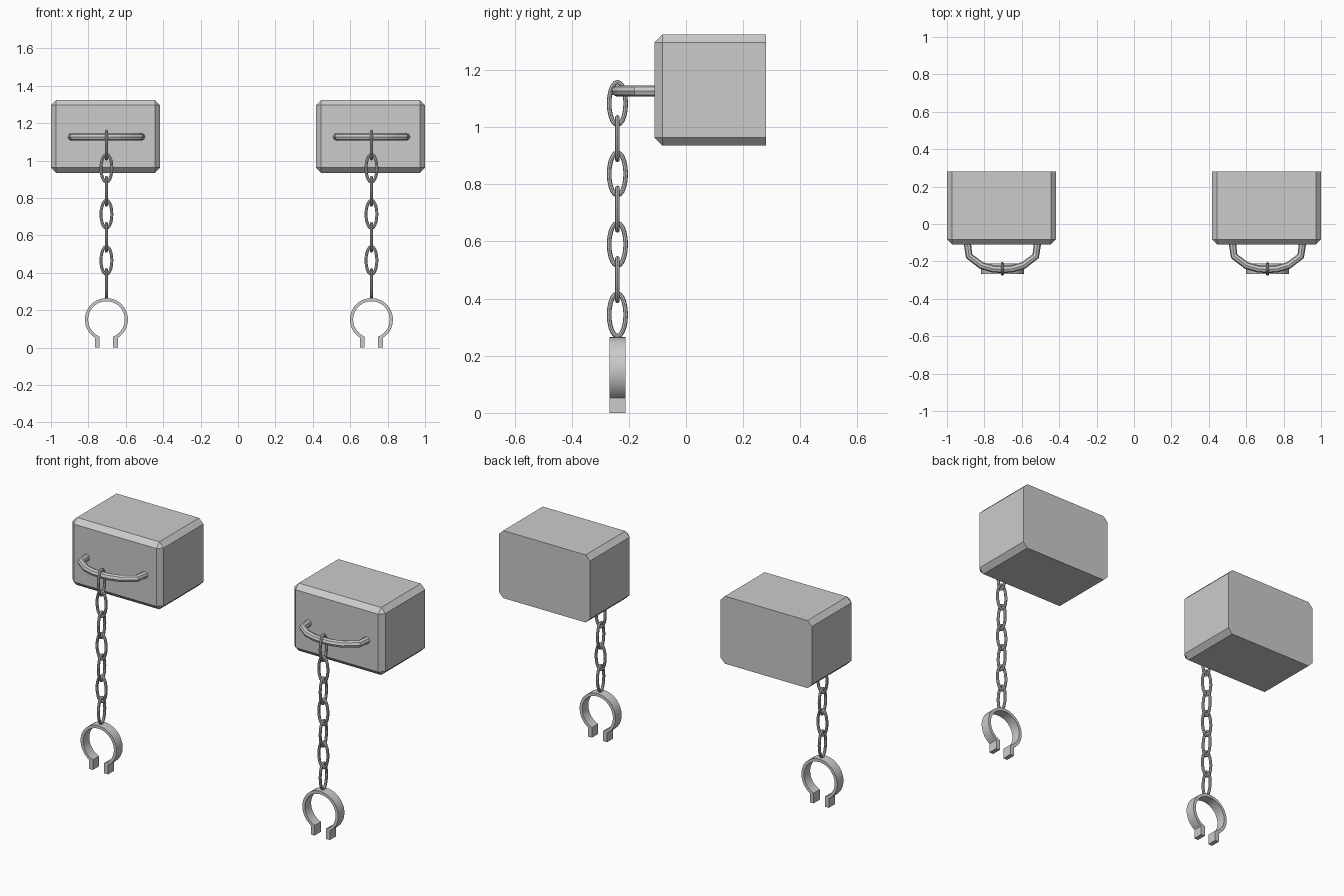
import bpy, bmesh
from math import sin, cos, pi, asin

if "Cube" in bpy.data.objects:
    bpy.data.objects.remove(bpy.data.objects["Cube"])

Y = -0.24          # plane of the chain and cuff


def finish(ob, smooth=True):
    bpy.ops.object.select_all(action='DESELECT')
    ob.select_set(True)
    bpy.context.view_layer.objects.active = ob
    if ob.type == 'CURVE':
        bpy.ops.object.convert(target='MESH')
        ob = bpy.context.view_layer.objects.active
    if smooth:
        bpy.ops.object.shade_smooth_by_angle(angle=0.7)
    return ob


def mesh_object(name, bm):
    bmesh.ops.recalc_face_normals(bm, faces=bm.faces)
    me = bpy.data.meshes.new(name)
    bm.to_mesh(me)
    bm.free()
    ob = bpy.data.objects.new(name, me)
    bpy.context.collection.objects.link(ob)
    return ob


def tube(name, pts, radius, closed=False, res=2):
    cu = bpy.data.curves.new(name, 'CURVE')
    cu.dimensions = '3D'
    cu.bevel_depth = radius
    cu.bevel_resolution = res
    cu.use_fill_caps = not closed
    sp = cu.splines.new('POLY')
    sp.points.add(len(pts) - 1)
    for p, co in zip(sp.points, pts):
        p.co = (*co, 1)
    sp.use_cyclic_u = closed
    ob = bpy.data.objects.new(name, cu)
    bpy.context.collection.objects.link(ob)
    return finish(ob)


def block(name, cx):
    # box chamfered everywhere except round the back face
    bm = bmesh.new()
    bmesh.ops.create_cube(bm, size=1)
    for v in bm.verts:
        v.co = (cx + v.co.x * 0.583, 0.085 + v.co.y * 0.39, 1.13 + v.co.z * 0.39)
    edges = [e for e in bm.edges if min(v.co.y for v in e.verts) < 0]
    bmesh.ops.bevel(bm, geom=edges, offset=0.028, offset_type='OFFSET',
                    segments=1, affect='EDGES', profile=0.5)
    finish(mesh_object(name, bm), smooth=False)


def handle(name, cx):
    half = [(0.188, -0.10), (0.178, -0.172), (0.112, -0.222), (0.05, -0.24)]
    path = [(-x, y) for x, y in half] + [(0, -0.243)] + half[::-1]
    tube(name, [(cx + x, y, 1.127) for x, y in path], 0.0195)


def chain(side, cx):
    # oval links, alternately turned a quarter turn
    for i in range(7):
        z = 1.083 - i * 0.1233
        pts = []
        for k in range(20):
            a = 2 * pi * k / 20
            w, h = 0.029 * cos(a), 0.0745 * sin(a)
            pts.append((cx, Y + w, z + h) if i % 2 == 0 else (cx + w, Y, z + h))
        tube(f"{side}_chain_link_{i + 1}", pts, 0.008, closed=True)


def cuff(name, cx):
    # open ring with two short tabs, as a strip of outer/inner point pairs
    zc, ro, ri, n = 0.15, 0.115, 0.098, 32
    ao, ai = asin(0.061 / ro), asin(0.036 / ri)
    pairs = [((-0.061, 0), (-0.036, 0))]
    for k in range(n + 1):
        t = k / n
        a, b = ao + (2 * pi - 2 * ao) * t, ai + (2 * pi - 2 * ai) * t
        pairs.append(((-ro * sin(a), zc - ro * cos(a)), (-ri * sin(b), zc - ri * cos(b))))
    pairs.append(((0.061, 0), (0.036, 0)))
    bm = bmesh.new()
    rings = []
    for o, i in pairs:
        rings.append([bm.verts.new((cx + x, Y + dy, z))
                      for (x, z), dy in ((o, -0.028), (o, 0.028), (i, 0.028), (i, -0.028))])
    for r, s in zip(rings, rings[1:]):
        for j in range(4):
            bm.faces.new((r[j], r[(j + 1) % 4], s[(j + 1) % 4], s[j]))
    bm.faces.new(rings[0])
    bm.faces.new(rings[-1])
    finish(mesh_object(name, bm))


for side, x in (("left", -0.7085), ("right", 0.7085)):
    block(f"{side}_wall_block", x)
    handle(f"{side}_handle", x + 0.005)
    chain(side, x + 0.005)
    cuff(f"{side}_cuff", x + 0.005)
